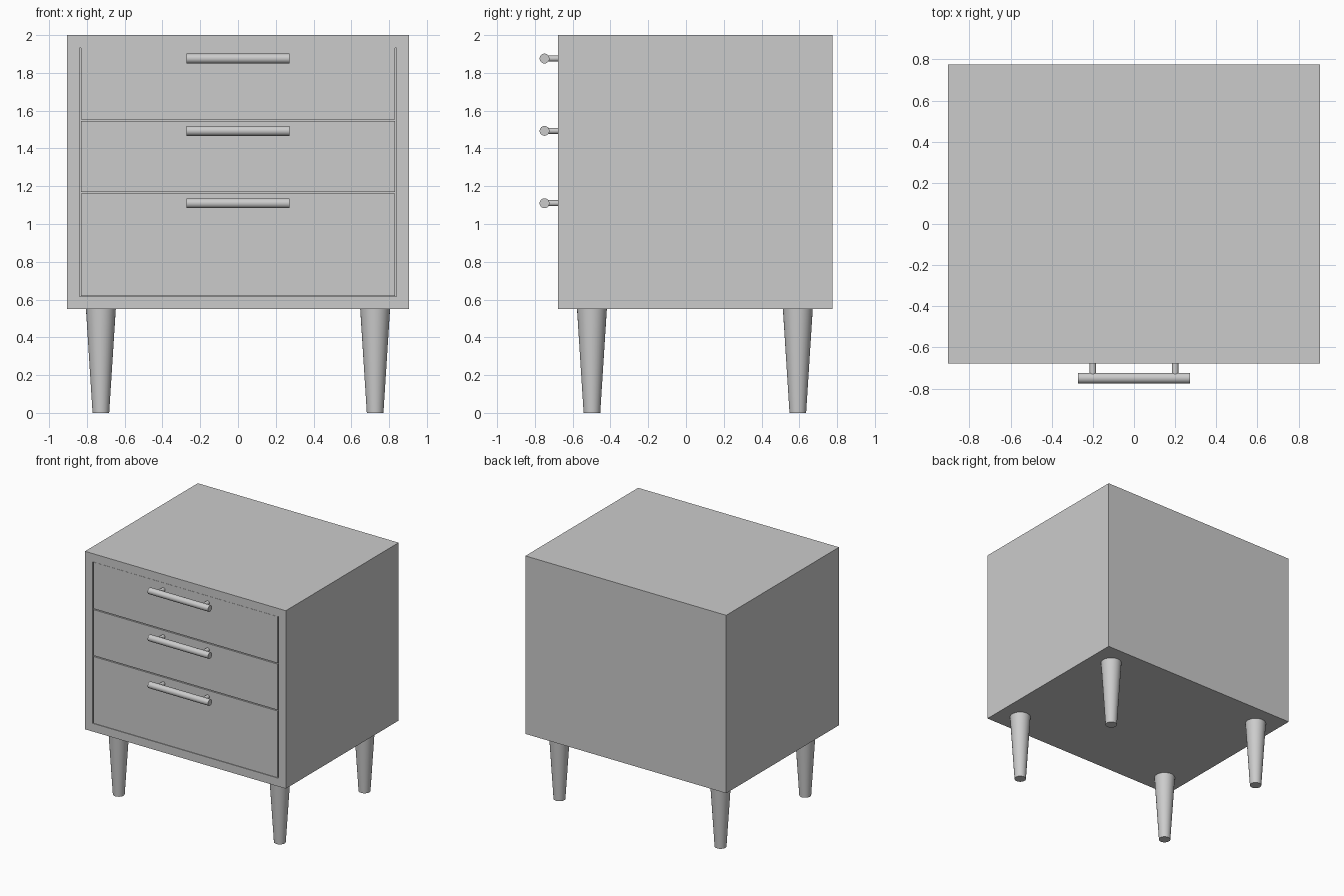
import bpy
import math

if "Cube" in bpy.data.objects:
    bpy.data.objects.remove(bpy.data.objects["Cube"])

FRONT, BACK = -0.677, 0.775      # cabinet depth
HALF_W = 0.905
Z0, Z1 = 0.55, 2.0
T = 0.067                        # panel thickness


def box(name, x0, x1, y0, y1, z0, z1):
    bpy.ops.mesh.primitive_cube_add(
        size=1, location=((x0 + x1) / 2, (y0 + y1) / 2, (z0 + z1) / 2))
    o = bpy.context.object
    o.name = name
    o.scale = (x1 - x0, y1 - y0, z1 - z0)
    bpy.ops.object.transform_apply(location=False, rotation=False, scale=True)
    return o


def rod(name, r0, r1, length, loc, rot=(0, 0, 0), sides=32):
    bpy.ops.mesh.primitive_cone_add(
        vertices=sides, radius1=r0, radius2=r1, depth=length,
        location=loc, rotation=rot)
    o = bpy.context.object
    o.name = name
    bpy.ops.object.shade_smooth_by_angle(angle=math.radians(35))
    return o


# Carcass: one solid block with the drawer opening cut into its front
carcass = box("carcass", -HALF_W, HALF_W, FRONT, BACK, Z0, Z1)
cutter = box("opening_cutter", -HALF_W + T, HALF_W - T,
             FRONT - 0.2, BACK - T, Z0 + T, Z1 - T)
mod = carcass.modifiers.new("opening", 'BOOLEAN')
mod.operation = 'DIFFERENCE'
mod.solver = 'EXACT'
mod.object = cutter
bpy.context.view_layer.objects.active = carcass
bpy.ops.object.modifier_apply(modifier=mod.name)
bpy.data.objects.remove(cutter, do_unlink=True)

# Drawers with narrow gaps, each with a bar handle on two posts
GAP = 0.008
IN_W = HALF_W - T - GAP
drawers = [("top", 1.552, Z1 - T - 0.002, 1.876),
           ("middle", 1.170, 1.552 - GAP, 1.493),
           ("bottom", Z0 + T + 0.002, 1.170 - GAP, 1.110)]
for label, z0, z1, hz in drawers:
    box(label + "_drawer", -IN_W, IN_W, FRONT + 0.002, BACK - T - 0.05, z0, z1)
    rod(label + "_handle_bar", 0.026, 0.026, 0.544, (0, -0.749, hz),
        (0, math.pi / 2, 0))
    for side, x in (("left", -0.2), ("right", 0.2)):
        rod(f"{label}_handle_post_{side}", 0.016, 0.016, 0.08,
            (x, -0.70, hz), (math.pi / 2, 0, 0), 24)

# Tapered round legs
for end, y in (("front", -0.498), ("back", 0.592)):
    for side, x in (("left", -0.726), ("right", 0.726)):
        rod(f"{end}_{side}_leg", 0.044, 0.079, Z0, (x, y, Z0 / 2))
